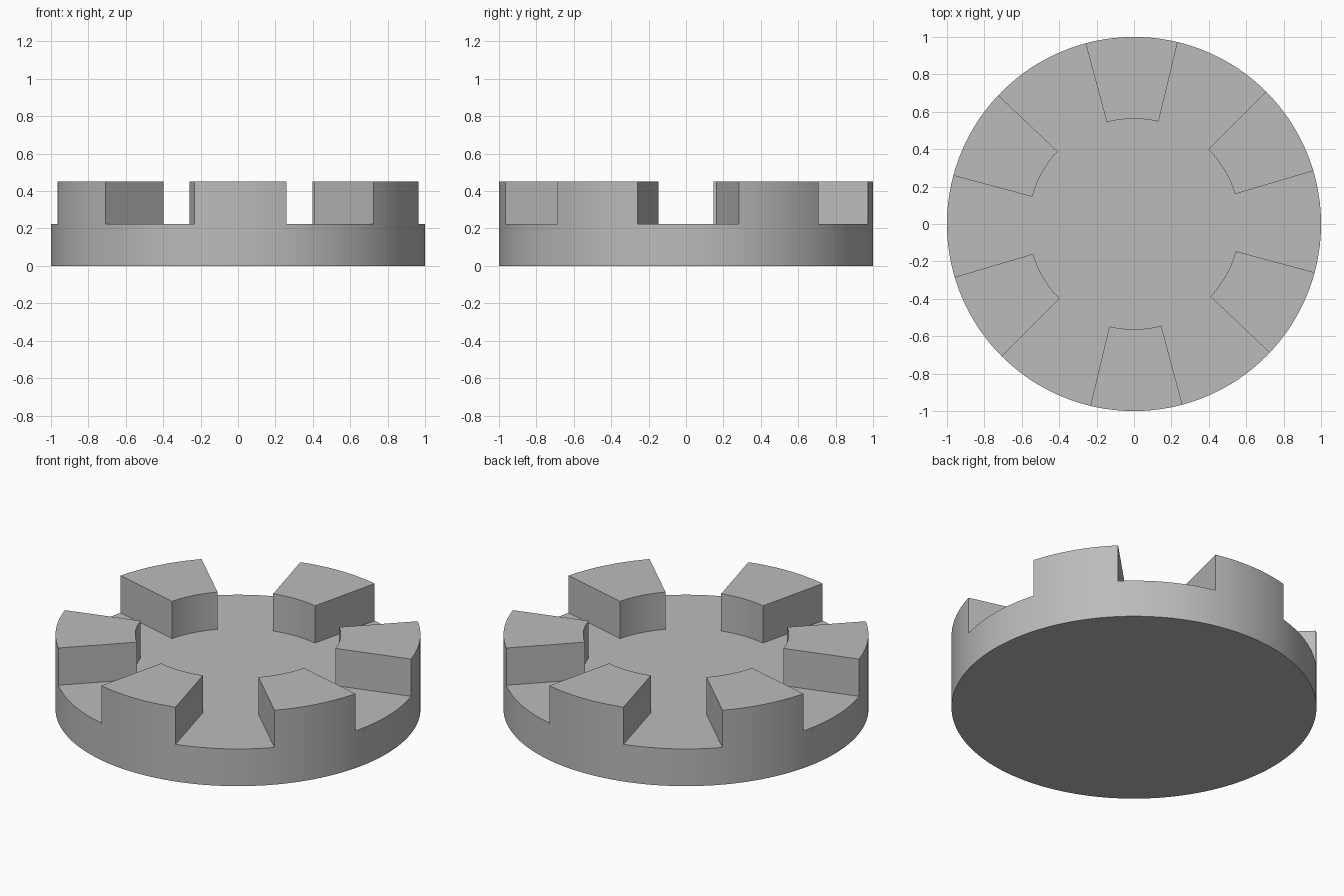
import bpy, bmesh
from math import cos, sin, radians

old = bpy.data.objects.get("Cube")
if old:
    bpy.data.objects.remove(old, do_unlink=True)

STEP = 1.5          # degrees per facet, shared so the rims line up
R_OUT, R_IN = 1.0, 0.563
Z_MID, Z_TOP = 0.225, 0.45

grey = bpy.data.materials.new("plain grey")
colour = (0.5, 0.5, 0.5, 1)
grey.diffuse_color = colour
grey.use_nodes = True
grey.node_tree.nodes["Principled BSDF"].inputs["Base Color"].default_value = colour


def arc(radius, start, count):
    """Points on a circle, counter-clockwise from start degrees."""
    angles = [radians(start + i * STEP) for i in range(count)]
    return [(radius * cos(a), radius * sin(a)) for a in angles]


def extrude_outline(name, outline, z0, z1):
    """Upright prism with smooth curved walls and sharp edges."""
    bm = bmesh.new()
    base = bm.faces.new([bm.verts.new((x, y, z0)) for x, y in outline])
    lifted = bmesh.ops.extrude_face_region(bm, geom=[base], use_keep_orig=True)
    verts = [v for v in lifted["geom"] if isinstance(v, bmesh.types.BMVert)]
    bmesh.ops.translate(bm, vec=(0, 0, z1 - z0), verts=verts)
    bmesh.ops.recalc_face_normals(bm, faces=bm.faces[:])
    mesh = bpy.data.meshes.new(name)
    bm.to_mesh(mesh)
    bm.free()
    mesh.materials.append(grey)
    obj = bpy.data.objects.new(name, mesh)
    bpy.context.collection.objects.link(obj)
    bpy.ops.object.select_all(action="DESELECT")
    obj.select_set(True)
    bpy.context.view_layer.objects.active = obj
    bpy.ops.object.shade_smooth_by_angle(angle=radians(30))
    return obj


# Round base disc
extrude_outline("base_disc", arc(R_OUT, 0, int(360 / STEP)), 0, Z_MID)

# Six raised wedge teeth around the rim
for k in range(6):
    start = 16.5 + 60 * k
    outer = arc(R_OUT, start, 20)
    inner = arc(R_IN, start, 20)
    extrude_outline(f"rim_tooth_{k + 1}", outer + inner[::-1], Z_MID, Z_TOP)
